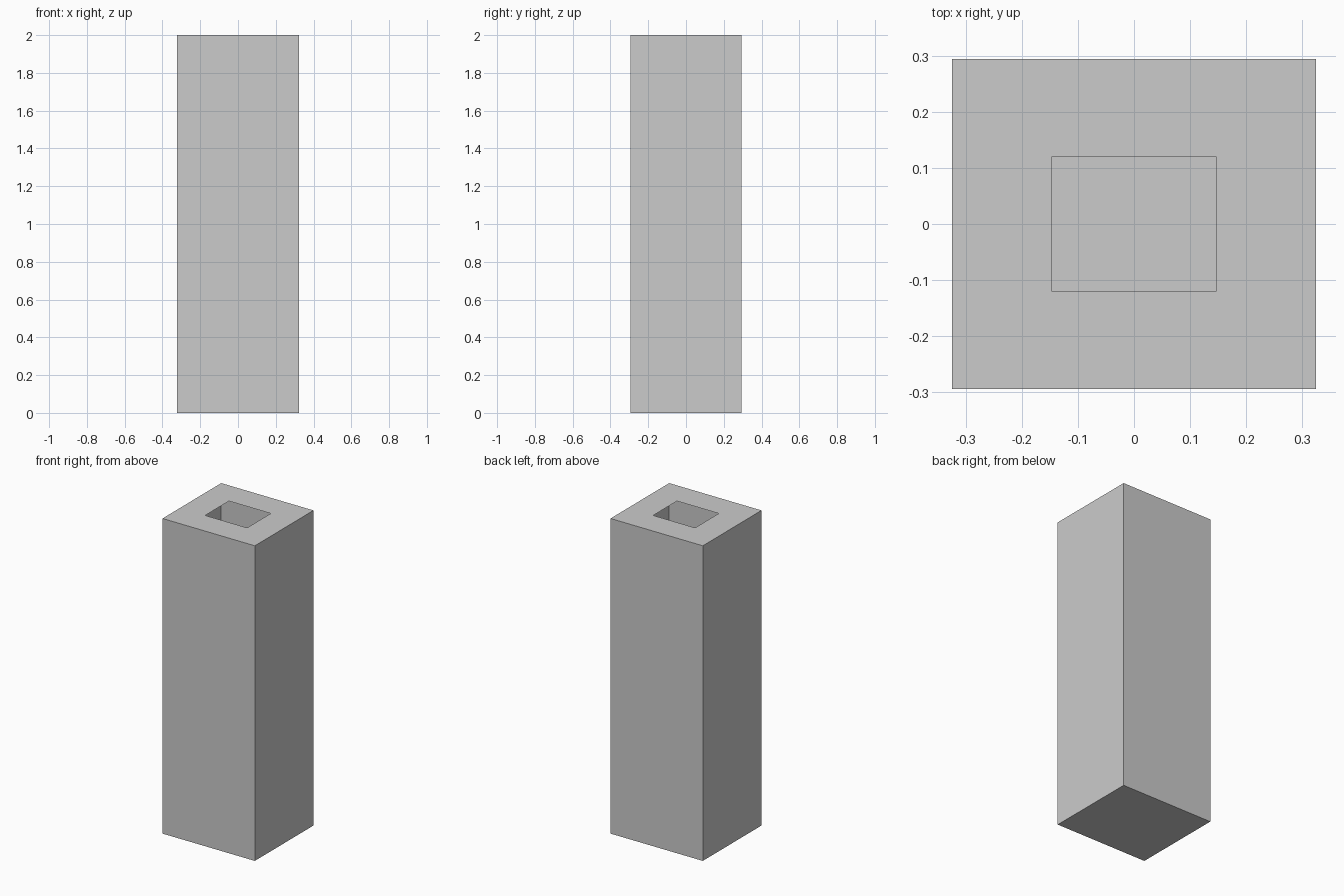
import bpy
import bmesh

if "Cube" in bpy.data.objects:
    bpy.data.objects.remove(bpy.data.objects["Cube"])

HX, HY, H = 0.324, 0.294, 2.0     # outer half sizes and height
IX, IY = 0.147, 0.119             # half sizes of the top opening


def ring(bm, x, y, z):
    return [bm.verts.new((sx * x, sy * y, z))
            for sx, sy in ((-1, -1), (1, -1), (1, 1), (-1, 1))]


def bridge(bm, a, b):
    for i in range(4):
        j = (i + 1) % 4
        bm.faces.new((a[i], a[j], b[j], b[i]))


# Hollow thin-walled box: closed floor, four sides, top rim around an opening
bm = bmesh.new()
base = ring(bm, HX, HY, 0)
top = ring(bm, HX, HY, H)
opening = ring(bm, IX, IY, H)
bm.faces.new(base[::-1])
bridge(bm, base, top)
bridge(bm, top, opening)

mesh = bpy.data.meshes.new("hollow_pillar")
bm.to_mesh(mesh)
bm.free()
pillar = bpy.data.objects.new("hollow_pillar", mesh)
bpy.context.collection.objects.link(pillar)
